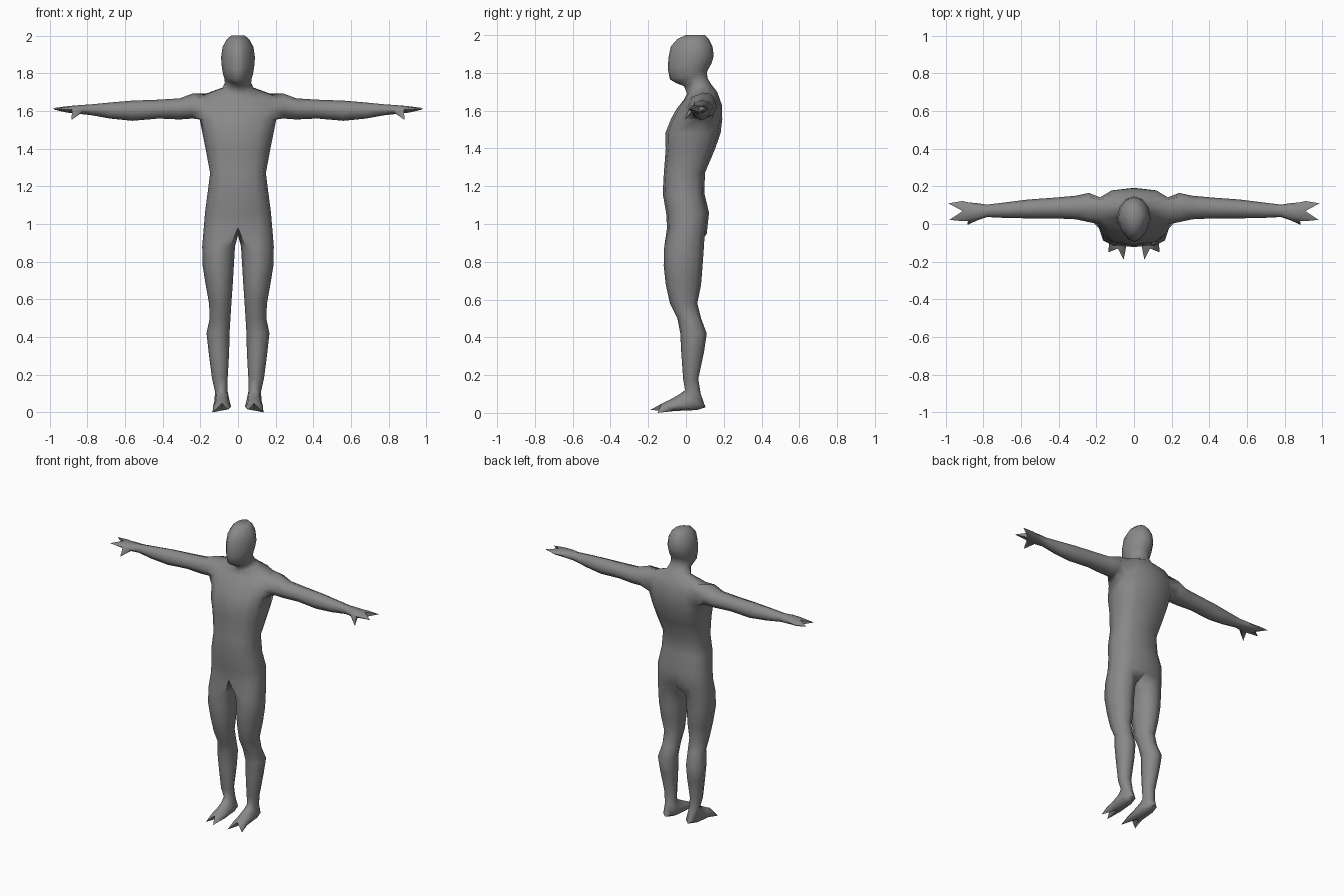
import bpy
import bmesh
from math import sin, cos, radians, copysign

default_cube = bpy.data.objects.get("Cube")
if default_cube:
    bpy.data.objects.remove(default_cube, do_unlink=True)

bm = bmesh.new()


def soft(value, power):
    """Bend a sine or cosine so the outline becomes boxier or rounder."""
    return copysign(abs(value) ** power, value)


def half_ring(z_front, z_back, width, y_front, y_back, power, taper):
    """Seven points from front centre, round the left side, to back centre."""
    ring = []
    for i in range(7):
        angle = radians(30 * i - 90)
        side = soft(cos(angle), power) if 0 < i < 6 else 0
        depth = 0.5 + 0.5 * soft(sin(angle), power)
        side *= 1 - taper * max(0, -sin(angle))
        ring.append(bm.verts.new((width * side,
                                  y_front + (y_back - y_front) * depth,
                                  z_front + (z_back - z_front) * depth)))
    return ring


def limb_ring(point):
    """Eight points of a closed cross-section, given point(u, v) in 0..1."""
    angles = [radians(45 * k - 135) for k in range(8)]
    return [bm.verts.new(point(0.5 + 0.5 * cos(a), 0.5 + 0.5 * sin(a)))
            for a in angles]


def leg_ring(z_front, z_back, x_in, x_out, y_front, y_back):
    return limb_ring(lambda u, v: (x_in + (x_out - x_in) * u,
                                   y_front + (y_back - y_front) * v,
                                   z_front + (z_back - z_front) * v))


def arm_ring(x, y_front, y_back, z_low, z_high):
    return limb_ring(lambda u, v: (x, y_front + (y_back - y_front) * u,
                                   z_low + (z_high - z_low) * v))


def bridge(rings, closed, skip=()):
    """Quads between neighbouring rings, leaving out (row, column) cells."""
    for row, (a, b) in enumerate(zip(rings, rings[1:])):
        count = len(a)
        for i in range(count if closed else count - 1):
            j = (i + 1) % count
            if (row, i) not in skip:
                bm.faces.new((a[i], a[j], b[j], b[i]))


def fan(loop, tip):
    """Close a loop of vertices with triangles up to a point."""
    point = bm.verts.new(tip)
    for a, b in zip(loop, loop[1:] + loop[:1]):
        bm.faces.new((a, b, point))


def forked_end(ring, first_tip, second_tip):
    """Split the end of a limb into two pointed digits."""
    fan(ring[1:6], first_tip)
    fan(ring[5:] + ring[:2], second_tip)


# Torso from hips to shoulders: z front, z back, half width, y front, y back
torso = [
    (.98, .95, .183, -.10, .11),
    (1.06, 1.06, .175, -.105, .122),
    (1.16, 1.16, .162, -.123, .098),
    (1.27, 1.27, .148, -.117, .10),
    (1.4, 1.4, .172, -.107, .155),
    (1.48, 1.48, .188, -.11, .183),
    (1.555, 1.555, .203, -.08, .192),
    (1.61, 1.63, .2, -.05, .19),
    (1.66, 1.7, .19, -.01, .165),
]
# Neck and head, same columns
head = [
    (1.69, 1.74, .085, .005, .133),
    (1.73, 1.77, .07, -.01, .115),
    (1.745, 1.8, .072, -.05, .11),
    (1.765, 1.82, .079, -.085, .118),
    (1.82, 1.85, .086, -.096, .135),
    (1.88, 1.89, .09, -.093, .147),
    (1.94, 1.94, .082, -.08, .14),
    (1.98, 1.98, .06, -.045, .12),
    (2, 2, .037, 0, .1),
]
trunk = [half_ring(*row, power=.75, taper=0) for row in torso]
trunk += [half_ring(*row, power=1, taper=.3) for row in head]

# Leave a two by two opening at the shoulder for the arm
low, mid, high = trunk[6:9]
bridge(trunk, False, skip={(r, c) for r in (6, 7) for c in (2, 3)})
bm.faces.new(trunk[-1])
arm_hole = low[2:5] + [mid[4]] + high[4:1:-1] + [mid[2]]
bm.verts.remove(mid[3])

# Arm and hand: x, y front, y back, z low, z high
arm = [
    (.24, .01, .165, 1.56, 1.693),
    (.31, .025, .15, 1.555, 1.667),
    (.42, .03, .14, 1.56, 1.66),
    (.56, .03, .13, 1.548, 1.655),
    (.68, .032, .115, 1.56, 1.645),
    (.78, .037, .103, 1.578, 1.635),
    (.83, .02, .11, 1.583, 1.632),
    (.88, .015, .115, 1.588, 1.628),
    (.91, .015, .122, 1.592, 1.625),
]
arm_rings = [arm_hole] + [arm_ring(*row) for row in arm]
bridge(arm_rings, True, skip={(7, 7)})
forked_end(arm_rings[-1], (.985, .11, 1.615), (.98, .022, 1.608))

# Thumb grows from the open cell on the front underside of the palm
palm, knuckles = arm_rings[7:9]
fan([palm[7], palm[0], knuckles[0], knuckles[7]], (.885, -.005, 1.552))

# Leg and foot: z front, z back, x inner, x outer, y front, y back
leg = [
    (.88, .88, .016, .19, -.115, .095),
    (.78, .78, .022, .188, -.118, .088),
    (.68, .68, .028, .172, -.107, .08),
    (.58, .58, .035, .154, -.085, .06),
    (.5, .5, .04, .15, -.045, .08),
    (.42, .42, .045, .167, -.03, .11),
    (.32, .32, .047, .156, -.025, .095),
    (.18, .18, .055, .138, -.015, .065),
    (.12, .1, .055, .122, -.005, .078),
    (.095, .03, .045, .125, -.04, .103),
    (.07, .015, .04, .13, -.085, .06),
    (.048, .01, .037, .133, -.13, -.06),
]
crotch = bm.verts.new((0, .01, .94))
leg_rings = [trunk[0] + [crotch]] + [leg_ring(*row) for row in leg]
bridge(leg_rings, True, skip={(0, 8)})
forked_end(leg_rings[-1], (.135, -.15, 0), (.055, -.19, .015))

bmesh.ops.recalc_face_normals(bm, faces=bm.faces[:])
mesh = bpy.data.meshes.new("body")
bm.to_mesh(mesh)
bm.free()

# One plain grey skin
grey = bpy.data.materials.new("plain_grey")
grey.use_nodes = True
colour = (.25, .25, .25, 1)
grey.diffuse_color = colour
grey.node_tree.nodes["Principled BSDF"].inputs["Base Color"].default_value = colour
mesh.materials.append(grey)

body = bpy.data.objects.new("body", mesh)
bpy.context.collection.objects.link(body)

# Mirror the half figure across the centre line
mirror = body.modifiers.new("mirror", 'MIRROR')
mirror.use_axis[0] = True
mirror.merge_threshold = .001

bpy.ops.object.select_all(action='DESELECT')
body.select_set(True)
bpy.context.view_layer.objects.active = body
bpy.ops.object.shade_smooth_by_angle(angle=radians(70))
